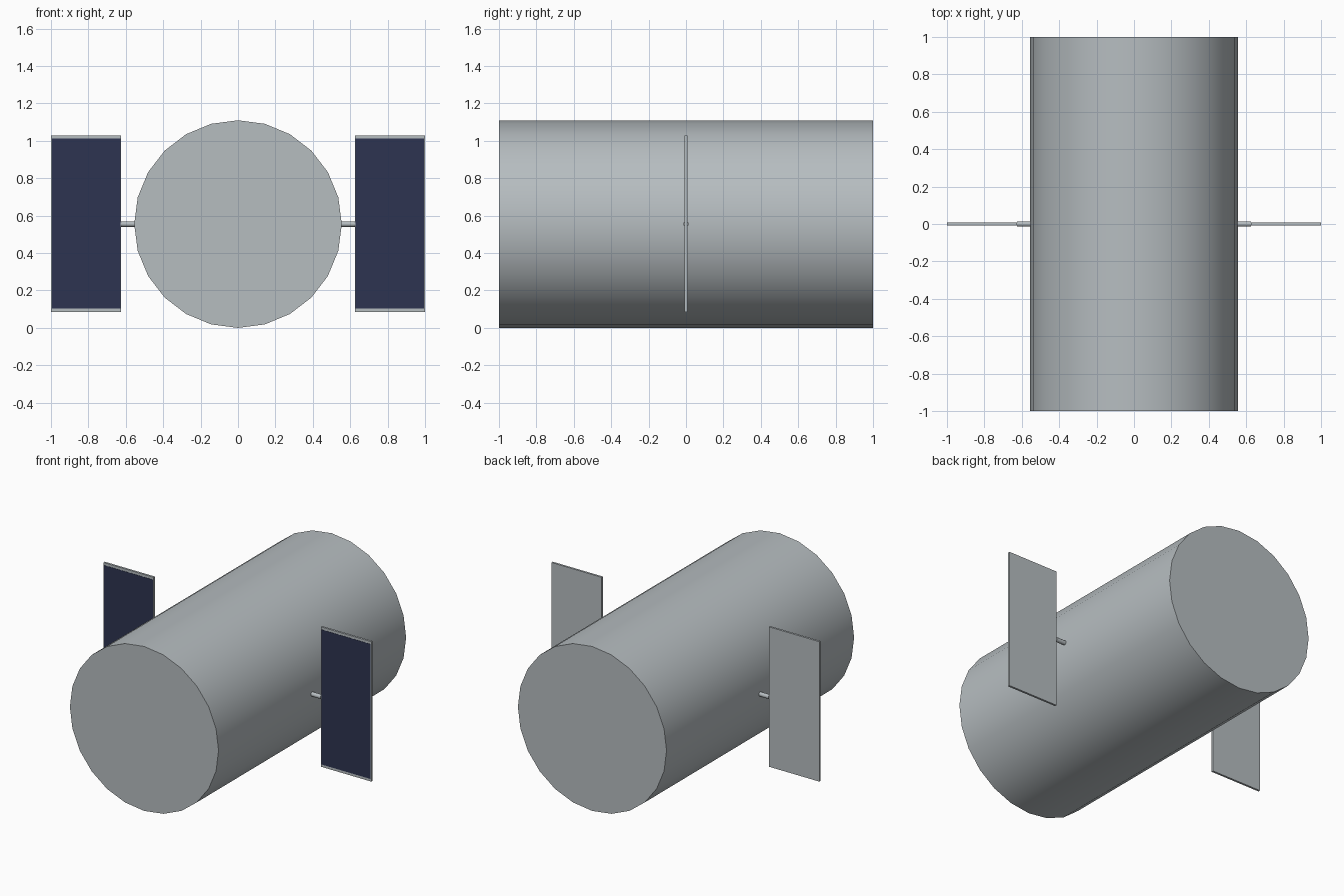
import bpy
import math

if "Cube" in bpy.data.objects:
    bpy.data.objects.remove(bpy.data.objects["Cube"], do_unlink=True)


def make_material(name, rgb):
    mat = bpy.data.materials.new(name)
    mat.use_nodes = True
    color = (*rgb, 1.0)
    mat.diffuse_color = color
    mat.node_tree.nodes["Principled BSDF"].inputs["Base Color"].default_value = color
    return mat


metal = make_material("grey metal", (0.47, 0.51, 0.53))
cells = make_material("dark blue cells", (0.027, 0.034, 0.082))

RADIUS = 0.555
CENTRE_Z = RADIUS


def finish(obj, name, mat, smooth=False):
    obj.name = name
    obj.data.materials.append(mat)
    if smooth:
        bpy.ops.object.shade_smooth_by_angle(angle=math.radians(46))
    return obj


def cylinder(name, radius, depth, sides, location, rotation, mat):
    bpy.ops.mesh.primitive_cylinder_add(
        vertices=sides, radius=radius, depth=depth,
        location=location, rotation=rotation)
    return finish(bpy.context.object, name, mat, smooth=True)


def box(name, size, location, mat):
    bpy.ops.mesh.primitive_cube_add(size=1, location=location)
    obj = bpy.context.object
    obj.scale = size
    bpy.ops.object.transform_apply(location=False, rotation=False, scale=True)
    return finish(obj, name, mat)


# Main hull, lying along y
cylinder("body", RADIUS, 2.0, 24, (0, 0, CENTRE_Z), (math.pi / 2, 0, 0), metal)

# Strut, panel and cell face on each side
for side, sign in (("left", 1), ("right", -1)):
    cylinder(f"{side}_strut", 0.0145, 0.13, 12,
             (sign * 0.56, 0, CENTRE_Z), (0, math.pi / 2, 0), metal)
    box(f"{side}_panel", (0.375, 0.014, 0.944),
        (sign * 0.8125, 0, CENTRE_Z + 0.003), metal)
    box(f"{side}_panel_cells", (0.366, 0.002, 0.91),
        (sign * 0.8125, -0.0075, CENTRE_Z + 0.003), cells)
